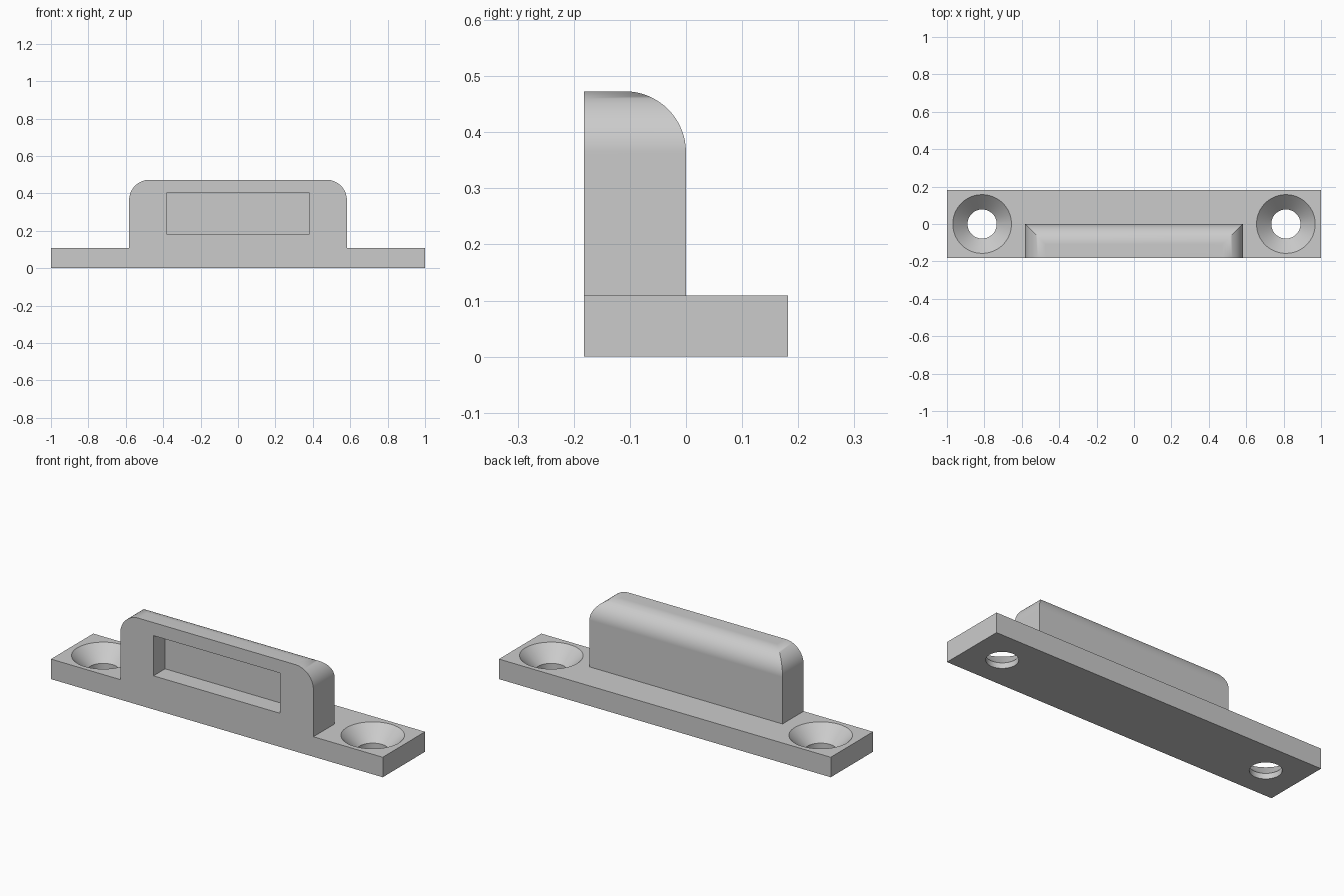
import bpy, bmesh, math
from mathutils import Vector

if "Cube" in bpy.data.objects:
    bpy.data.objects.remove(bpy.data.objects["Cube"])

HALF_L, HALF_W, BASE_H = 1.0, 0.182, 0.109
BLOCK_X, TOP, R = 0.582, 0.473, 0.109
HOLE_X, HOLE_R, SINK_R = 0.812, 0.078, 0.157

grey = bpy.data.materials.new("light_grey")
grey.diffuse_color = (0.6, 0.6, 0.6, 1)
grey.use_nodes = True
grey.node_tree.nodes["Principled BSDF"].inputs["Base Color"].default_value = grey.diffuse_color


def arc(cx, cz, r, a0, a1, n=16):
    """Points on an arc, angles in degrees."""
    angles = [math.radians(a0 + (a1 - a0) * i / n) for i in range(n + 1)]
    return [(cx + r * math.cos(a), cz + r * math.sin(a)) for a in angles]


def make_object(name, bm):
    bmesh.ops.recalc_face_normals(bm, faces=bm.faces)
    mesh = bpy.data.meshes.new(name)
    bm.to_mesh(mesh)
    bm.free()
    mesh.materials.append(grey)
    ob = bpy.data.objects.new(name, mesh)
    bpy.context.collection.objects.link(ob)
    return ob


def prism(name, pts, axis, lo, hi):
    """Extrude a (horizontal, z) profile along x or y."""
    bm = bmesh.new()
    place = (lambda h, z: (lo, h, z)) if axis == "x" else (lambda h, z: (h, lo, z))
    face = bm.faces.new([bm.verts.new(place(h, z)) for h, z in pts])
    ext = bmesh.ops.extrude_face_region(bm, geom=[face])
    step = Vector((hi - lo, 0, 0)) if axis == "x" else Vector((0, hi - lo, 0))
    bmesh.ops.translate(bm, vec=step, verts=[v for v in ext["geom"] if isinstance(v, bmesh.types.BMVert)])
    return make_object(name, bm)


def lathe(name, profile, x, n=64):
    """Closed solid of revolution about a vertical axis at x."""
    bm = bmesh.new()
    rings = [[bm.verts.new((x + r * math.cos(math.tau * i / n), r * math.sin(math.tau * i / n), z))
              for i in range(n)] for r, z in profile]
    for a, b in zip(rings, rings[1:]):
        for i in range(n):
            j = (i + 1) % n
            bm.faces.new((a[i], a[j], b[j], b[i]))
    bm.faces.new(rings[0])
    bm.faces.new(rings[-1])
    return make_object(name, bm)


def boolean(target, cutter, operation):
    mod = target.modifiers.new("cut", "BOOLEAN")
    mod.operation, mod.solver, mod.object = operation, "EXACT", cutter
    bpy.context.view_layer.objects.active = target
    bpy.ops.object.modifier_apply(modifier=mod.name)
    bpy.data.objects.remove(cutter)


# Front silhouette: long flange with a raised, round-cornered block
front = [(-HALF_L, 0), (HALF_L, 0), (HALF_L, BASE_H), (BLOCK_X, BASE_H)]
front += arc(BLOCK_X - R, TOP - R, R, 0, 90)
front += arc(-BLOCK_X + R, TOP - R, R, 90, 180)
front += [(-BLOCK_X, BASE_H), (-HALF_L, BASE_H)]
keeper = prism("strike_bracket", front, "y", -0.3, 0.3)

# Side section: L shape with a rounded back top edge
side = [(-HALF_W, -0.1), (HALF_W, -0.1), (HALF_W, BASE_H), (0, BASE_H)]
side += arc(-R, TOP - R, R, 0, 90) + [(-HALF_W, TOP)]
boolean(keeper, prism("side_section", side, "x", -1.2, 1.2), "INTERSECT")

# Blind rectangular slot in the front face
slot = [(-0.382, 0.183), (0.382, 0.183), (0.382, 0.402), (-0.382, 0.402)]
boolean(keeper, prism("slot_cutter", slot, "y", -0.4, -HALF_W + 0.1), "DIFFERENCE")

# Countersunk screw holes
sink_z = BASE_H - (SINK_R - HOLE_R)
for s in (-1, 1):
    profile = [(HOLE_R, -0.1), (HOLE_R, sink_z), (SINK_R, BASE_H), (SINK_R + 0.02, BASE_H + 0.02)]
    boolean(keeper, lathe("hole_cutter", profile, s * HOLE_X), "DIFFERENCE")

# Smooth the curves, keep the edges crisp
bpy.ops.object.select_all(action="DESELECT")
keeper.select_set(True)
bpy.context.view_layer.objects.active = keeper
bpy.ops.object.shade_smooth_by_angle(angle=math.radians(30))
weighted = keeper.modifiers.new("weighted_normals", "WEIGHTED_NORMAL")
weighted.keep_sharp = True
